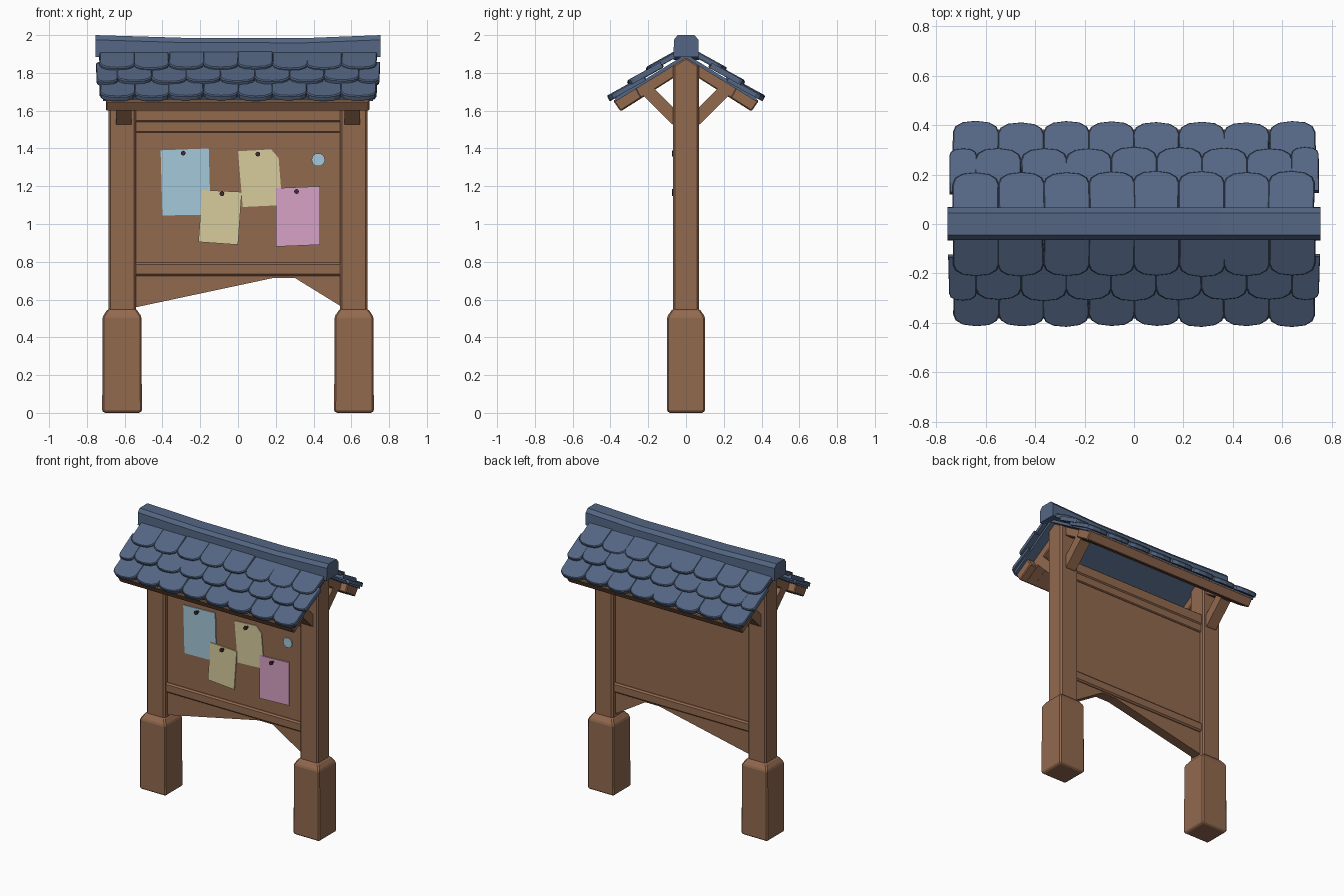
import bpy, bmesh, math, random
from mathutils import Vector, Matrix

if "Cube" in bpy.data.objects:
    bpy.data.objects.remove(bpy.data.objects["Cube"])

random.seed(4)


def material(name, rgb):
    m = bpy.data.materials.new(name)
    m.diffuse_color = (*rgb, 1)
    m.use_nodes = True
    m.node_tree.nodes["Principled BSDF"].inputs["Base Color"].default_value = m.diffuse_color
    return m


WOOD = material("brown_wood", (0.29, 0.142, 0.078))
SLATE = material("blue_slate", (0.088, 0.133, 0.228))
BLUE = material("pale_blue_paper", (0.367, 0.578, 0.70))
YELLOW = material("yellow_paper", (0.68, 0.60, 0.33))
PINK = material("pink_paper", (0.68, 0.36, 0.56))
PIN = material("dark_pin", (0.05, 0.025, 0.025))


def finish(name, bm, mat, bevel=0.0):
    bmesh.ops.recalc_face_normals(bm, faces=bm.faces[:])
    me = bpy.data.meshes.new(name)
    bm.to_mesh(me)
    bm.free()
    me.materials.append(mat)
    ob = bpy.data.objects.new(name, me)
    bpy.context.collection.objects.link(ob)
    if bevel:
        mod = ob.modifiers.new("chamfer", "BEVEL")
        mod.width = bevel
        mod.segments = 1
    return ob


def loft(bm, rings):
    """Skin a list of equal-length point rings and cap both ends."""
    vs = [[bm.verts.new(p) for p in r] for r in rings]
    n = len(vs[0])
    for a, b in zip(vs, vs[1:]):
        for i in range(n):
            bm.faces.new((a[i], a[(i + 1) % n], b[(i + 1) % n], b[i]))
    bm.faces.new(vs[0])
    bm.faces.new(vs[-1])


def box(name, x0, x1, y0, y1, z0, z1, mat, bevel=0.0):
    bm = bmesh.new()
    loft(bm, [[(x0, y0, z), (x1, y0, z), (x1, y1, z), (x0, y1, z)] for z in (z0, z1)])
    return finish(name, bm, mat, bevel)


def prism_x(name, yz, x0, x1, mat, bevel=0.0):
    """Side profile (y, z) extruded along x."""
    bm = bmesh.new()
    loft(bm, [[(x, y, z) for y, z in yz] for x in (x0, x1)])
    return finish(name, bm, mat, bevel)


def prism_y(name, xz, y0, y1, mat, bevel=0.0):
    """Front profile (x, z) extruded along y."""
    bm = bmesh.new()
    loft(bm, [[(x, y, z) for x, z in xz] for y in (y0, y1)])
    return finish(name, bm, mat, bevel)


def span(s, a, b):
    return sorted((s * a, s * b))


for s, side in ((-1, "left"), (1, "right")):
    # Footing: block with chamfered shoulder
    bm = bmesh.new()
    rings = []
    for z, hx, hy in ((0, .098, .093), (.015, .105, .1), (.51, .103, .1), (.55, .076, .072)):
        cx = s * .614
        rings.append([(cx - hx, -hy, z), (cx + hx, -hy, z), (cx + hx, hy, z), (cx - hx, hy, z)])
    loft(bm, rings)
    finish(side + "_footing", bm, WOOD, 0.008)

    # Post with gabled top
    x0, x1 = span(s, .54, .685)
    prism_x(side + "_post", [(-.068, .53), (.068, .53), (.068, 1.84), (0, 1.885), (-.068, 1.84)],
            x0, x1, WOOD, 0.01)

    # Rafters and diagonal braces on both slopes
    x0, x1 = span(s, .565, .645)
    for t, face in ((-1, "front"), (1, "back")):
        prism_x(f"{side}_{face}_rafter",
                [(0, 1.89), (t * .383, 1.65), (t * .345, 1.597), (0, 1.815)], x0, x1, WOOD, 0.006)
        prism_x(f"{side}_{face}_brace",
                [(t * .05, 1.52), (t * .075, 1.53), (t * .235, 1.69), (t * .18, 1.73), (t * .05, 1.60)],
                x0, x1, WOOD)

# Notice board, rails and lower arched apron
box("board", -.56, .56, -.034, .034, .76, 1.52, WOOD)
box("top_rail", -.56, .56, -.052, .052, 1.54, 1.62, WOOD, 0.008)
box("top_inner_rail", -.56, .56, -.044, .044, 1.485, 1.55, WOOD, 0.006)
box("bottom_rail", -.56, .56, -.05, .05, .725, .795, WOOD, 0.01)
prism_y("apron", [(-.56, .555), (.19, .715), (.30, .715), (.56, .555), (.56, .76), (-.56, .76)],
        -.035, .035, WOOD)

# Eave beams and slate underlay on each slope
for t, face in ((-1, "front"), (1, "back")):
    prism_x(face + "_eave_beam",
            [(t * .265, 1.726), (t * .385, 1.652), (t * .347, 1.597), (t * .235, 1.668)],
            -.70, .695, WOOD, 0.006)
    prism_x(face + "_roof_underlay",
            [(t * .0, 1.90), (t * .375, 1.668), (t * .37, 1.65), (t * .0, 1.878)],
            -.715, .715, SLATE)

# Round-ended slate tiles: three overlapping rows per slope
TILT = math.radians(29)
THICK = 0.029


def tile(bm, t, x0, x1, tip_y, tip_z, length):
    w = (x1 - x0) / 2
    drop = min(.052, w * .57)
    outline = [(-w, length)]
    for k in range(7):
        a = math.pi - math.pi * k / 6
        outline.append((w * math.copysign(abs(math.cos(a)) ** .8, math.cos(a)),
                        drop * (1 - math.sin(a))))
    outline.append((w, length))
    turn = Matrix.Rotation(random.uniform(-.03, .03), 2)
    lift = random.uniform(-.003, .004)
    slip = random.uniform(-.005, .003)
    rings = []
    for h, shrink in ((-THICK, 1), (-.006, 1), (0, .955)):
        ring = []
        for u, v in outline:
            p = turn @ Vector((u * shrink, v + (1 - shrink) * .1))
            d = p.y - slip
            ring.append(((x0 + x1) / 2 + p.x,
                         t * (tip_y - d * math.cos(TILT) + h * math.sin(TILT)),
                         tip_z + lift + d * math.sin(TILT) + h * math.cos(TILT)))
        rings.append(ring)
    loft(bm, rings)


for t, face in ((-1, "front"), (1, "back")):
    for row, (ty, tz, length) in enumerate(((.418, 1.677, .22), (.312, 1.757, .20), (.215, 1.826, .19))):
        bm = bmesh.new()
        step = 1.46 / 8
        if row == 1:
            edges = [-.745] + [-.73 + step * (i + .5) for i in range(8)] + [.745]
        else:
            edges = [-.73 + step * i for i in range(9)]
        for a, b in zip(edges, edges[1:]):
            tile(bm, t, a - .002, b + .002, ty, tz, length)
        finish(f"{face}_tile_row_{row + 1}", bm, SLATE)

# Ridge cap with a slight sag in the middle
bm = bmesh.new()
rings = []
for x, sag in ((-.755, 0), (-.3, .014), (.35, .016), (.755, 0)):
    rings.append([(x, y, z - sag) for y, z in
                  ((-.066, 1.885), (-.064, 1.975), (-.045, 2.0), (.045, 2.0), (.066, 1.975), (.068, 1.885))])
loft(bm, rings)
finish("ridge_cap", bm, SLATE)

# Pinned papers
papers = (
    ("blue_note", BLUE, -.040, [(-.41, 1.39), (-.155, 1.40), (-.145, 1.05), (-.40, 1.045)], (-.29, 1.375)),
    ("upper_yellow_note", YELLOW, -.040,
     [(0, 1.385), (.175, 1.395), (.215, 1.35), (.235, 1.10), (.025, 1.09)], (.105, 1.37)),
    ("lower_yellow_note", YELLOW, -.045, [(-.19, 1.18), (.02, 1.17), (0, .89), (-.21, .905)], (-.085, 1.16)),
    ("pink_note", PINK, -.042, [(.20, 1.19), (.435, 1.20), (.435, .89), (.20, .88)], (.31, 1.172)),
)


def disc(name, x, z, r, y0, y1, mat, n):
    pts = [(x + r * math.cos(2 * math.pi * i / n), z + r * math.sin(2 * math.pi * i / n)) for i in range(n)]
    prism_y(name, pts, y0, y1, mat)


for name, mat, y, pts, pin in papers:
    prism_y(name, pts, y, y + .007, mat)
    disc(name + "_pin_stem", pin[0], pin[1], .007, -.066, y + .004, PIN, 6)
    disc(name + "_pin_head", pin[0], pin[1], .013, -.073, -.060, PIN, 8)

# Small round badge
disc("round_badge", .425, 1.34, .036, -.042, -.033, BLUE, 10)
